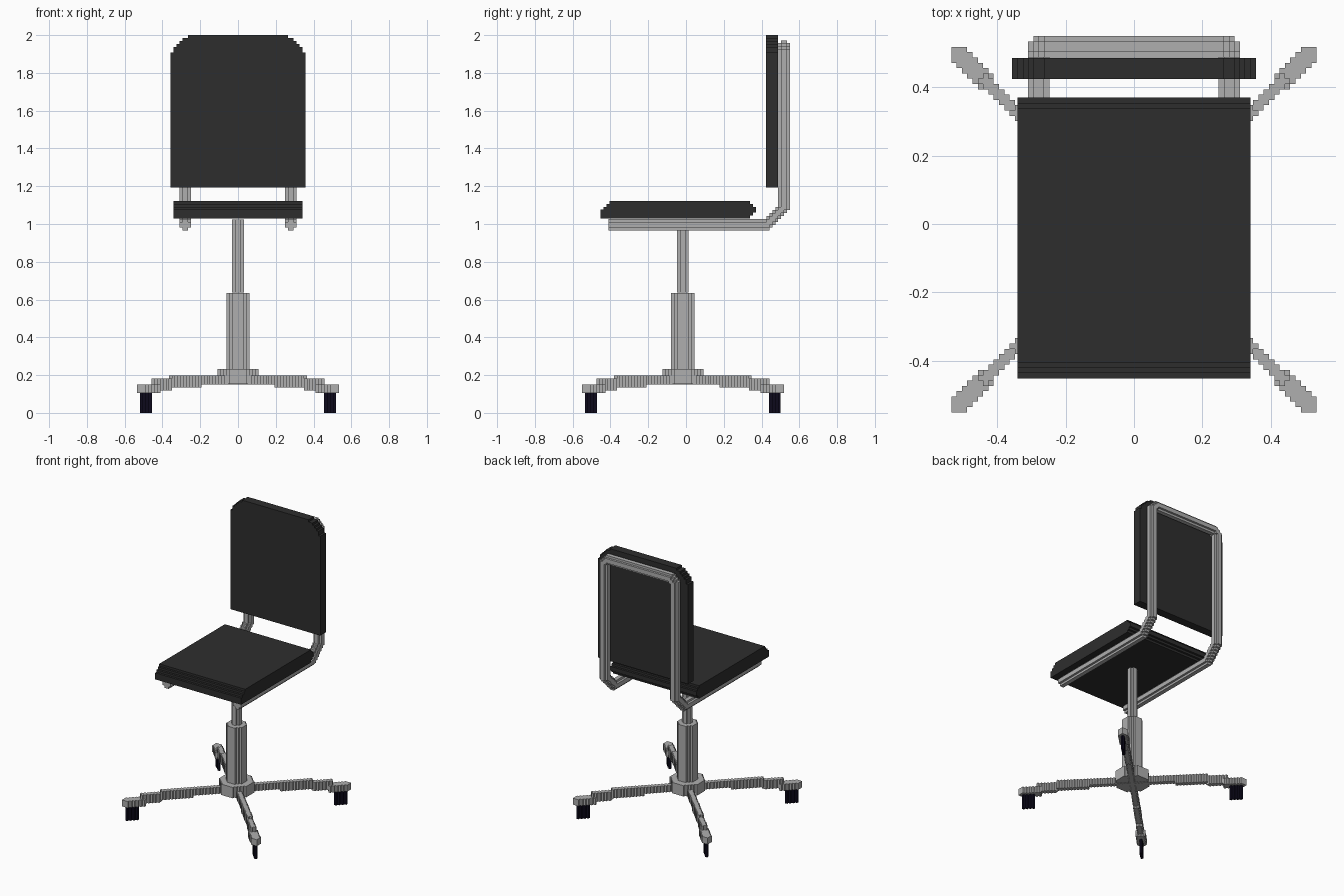
import bpy
import bmesh
import math
from mathutils import Vector
from mathutils.geometry import intersect_point_line

cube = bpy.data.objects.get("Cube")
if cube:
    bpy.data.objects.remove(cube, do_unlink=True)

V = 2 / 129          # edge length of one block
COL_Y = -0.0165      # the column stands slightly forward of centre


def material(name, rgb):
    m = bpy.data.materials.new(name)
    m.use_nodes = True
    m.diffuse_color = (*rgb, 1)
    m.node_tree.nodes["Principled BSDF"].inputs["Base Color"].default_value = (*rgb, 1)
    return m


metal = material("light grey metal", (0.43, 0.43, 0.43))
cushion = material("charcoal cushion", (0.027, 0.027, 0.027))
rubber = material("dark navy rubber", (0.004, 0.003, 0.012))

SIDES = {
    (1, 0, 0): ((1, 0, 0), (1, 1, 0), (1, 1, 1), (1, 0, 1)),
    (-1, 0, 0): ((0, 0, 0), (0, 0, 1), (0, 1, 1), (0, 1, 0)),
    (0, 1, 0): ((0, 1, 0), (0, 1, 1), (1, 1, 1), (1, 1, 0)),
    (0, -1, 0): ((0, 0, 0), (1, 0, 0), (1, 0, 1), (0, 0, 1)),
    (0, 0, 1): ((0, 0, 1), (1, 0, 1), (1, 1, 1), (0, 1, 1)),
    (0, 0, -1): ((0, 0, 0), (0, 1, 0), (1, 1, 0), (1, 0, 0)),
}


def blocks(name, centre, size, mat, inside):
    """Fill a grid of blocks. centre is (x, y, bottom z); inside() gets the
    block middle, counted in blocks from the grid's bottom centre."""
    nx, ny, nz = size
    cells = {(i, j, k) for i in range(nx) for j in range(ny) for k in range(nz)
             if inside(i + 0.5 - nx / 2, j + 0.5 - ny / 2, k + 0.5)}
    origin = Vector(centre) - Vector((nx / 2, ny / 2, 0)) * V
    bm = bmesh.new()
    verts = {}
    for c in sorted(cells):
        for d, corners in SIDES.items():
            if tuple(a + b for a, b in zip(c, d)) in cells:
                continue
            face = []
            for q in corners:
                p = tuple(a + b for a, b in zip(c, q))
                if p not in verts:
                    verts[p] = bm.verts.new(origin + Vector(p) * V)
                face.append(verts[p])
            bm.faces.new(face)
    # merge the flat areas into large faces
    bmesh.ops.dissolve_limit(bm, angle_limit=0.01, verts=bm.verts[:], edges=bm.edges[:])
    mesh = bpy.data.meshes.new(name)
    bm.to_mesh(mesh)
    bm.free()
    mesh.materials.append(mat)
    obj = bpy.data.objects.new(name, mesh)
    bpy.context.collection.objects.link(obj)
    return obj


# Seat cushion: stepped front lip and rounded rear edge, bottom row first
front_inset = (0, 0, 0, 1, 2, 3)
rear_inset = (2, 1, 0, 0, 1, 2)


def in_seat(x, y, z):
    row = int(z)
    return -26.5 + front_inset[row] < y < 26.5 - rear_inset[row]


blocks("seat", (0, -0.041, 1.029), (44, 53, 6), cushion, in_seat)

# Backrest: flat panel with stepped top corners, top row first
corner_inset = (6, 4, 3, 2, 1, 1)


def in_back(x, y, z):
    row = 51 - int(z)
    return abs(x) < 23 - (corner_inset[row] if row < 6 else 0)


blocks("backrest", (0, 0.455, 2 - 52 * V), (46, 4, 52), cushion, in_back)

# Bent tube frame: one path for the +x half, mirrored by abs(x)
path = [Vector(p) for p in ((18, -40, 2), (18, 23, 2), (18, 29, 8),
                            (18, 29, 61), (16, 29, 63), (-1, 29, 63))]


def in_frame(x, y, z):
    x = abs(x)
    if x < 15 and z < 60 or y < 20 and z > 5:
        return False
    p = Vector((x, y, z))
    for a, b in zip(path, path[1:]):
        q, t = intersect_point_line(p, a, b)
        q = a.lerp(b, min(max(t, 0), 1))
        if (p - q).length < 1.9:
            return True
    return False


blocks("tube_frame", (0, 0.0695, 0.965), (40, 62, 65), metal, in_frame)


# Column: hub, thick sleeve and thin post
def round_post(name, z0, z1, width, radius):
    blocks(name, (0, COL_Y, z0), (width, width, round((z1 - z0) / V)), metal,
           lambda x, y, z: math.hypot(x, y) < radius)


round_post("hub", 0.154, 0.232, 14, 7.1)
round_post("column_sleeve", 0.154, 0.637, 8, 4)
round_post("column_post", 0.637, 1.029, 4, 1.9)


# Four diagonal legs that step down to wider feet
def in_legs(x, y, z):
    a, b = abs(x), abs(y)
    m, spread = (a + b) / 2, abs(a - b)
    if m > 27.5 and spread < 2.5 and z < 3:
        return True
    if spread > 1.5:
        return False
    if m > 22.5:
        return m < 29 and 1 < z < 5
    if m > 13:
        return 2 < z < 6
    return 3 < z < 6


blocks("legs", (0, COL_Y, 0.104), (69, 69, 6), metal, in_legs)

# Casters: thin plates set along each leg's diagonal
for sx, side in ((1, "left"), (-1, "right")):
    for sy, end in ((-1, "front"), (1, "back")):
        blocks(f"caster_{end}_{side}", (sx * 0.487, COL_Y + sy * 0.487, 0),
               (4, 4, 7), rubber,
               lambda x, y, z: abs(x - sx * sy * y) < 0.5)
